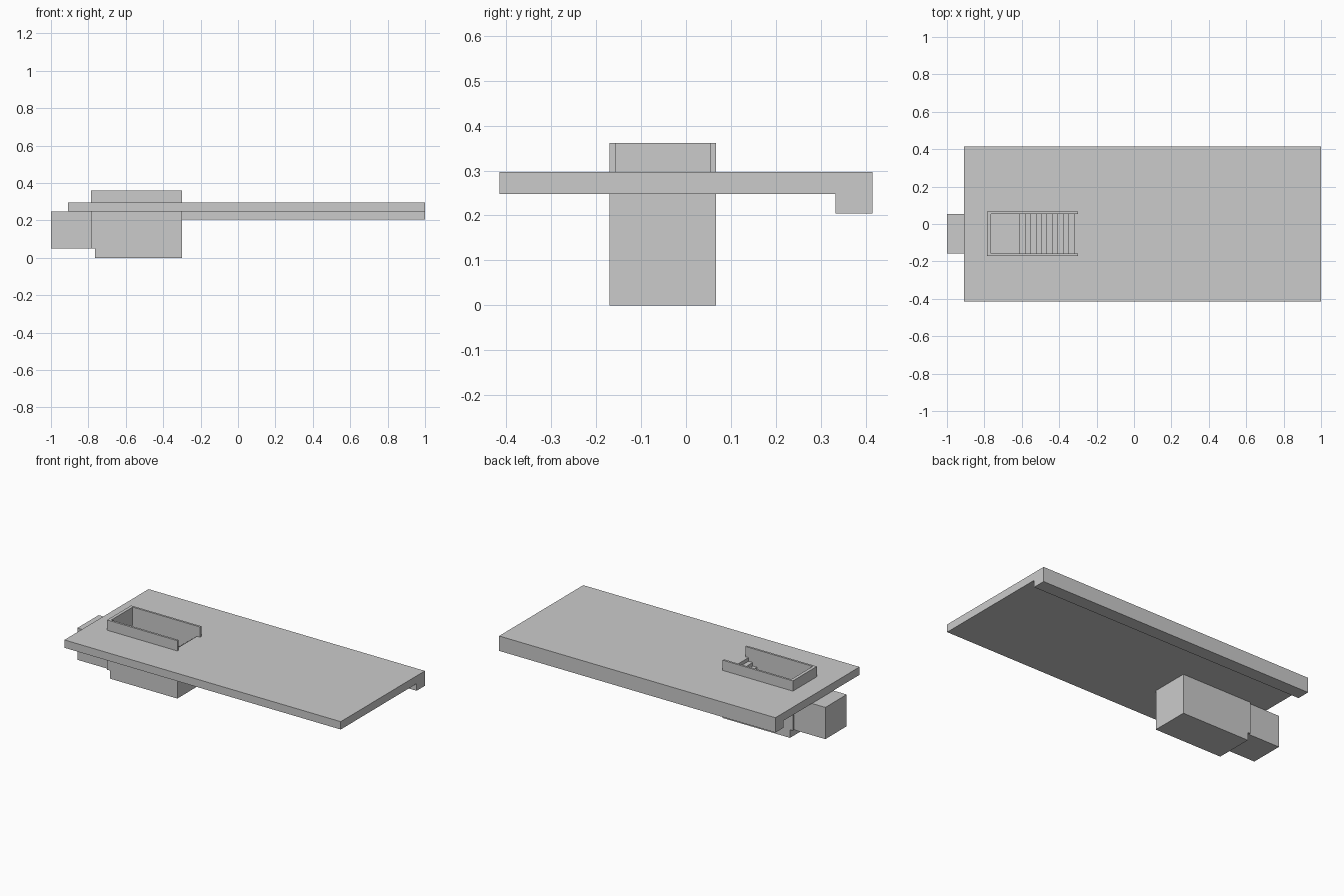
import bpy, bmesh
from mathutils import Vector

if "Cube" in bpy.data.objects:
    bpy.data.objects.remove(bpy.data.objects["Cube"])


def prism(name, profile, axis, lo, hi):
    """Extrude a 2D profile along x (profile is y,z) or y (profile is x,z)."""
    def place(p, t):
        return (t, p[0], p[1]) if axis == 'x' else (p[0], t, p[1])
    bm = bmesh.new()
    face = bm.faces.new([bm.verts.new(place(p, lo)) for p in profile])
    ext = bmesh.ops.extrude_face_region(bm, geom=[face])
    moved = [g for g in ext['geom'] if isinstance(g, bmesh.types.BMVert)]
    step = Vector((hi - lo, 0, 0)) if axis == 'x' else Vector((0, hi - lo, 0))
    bmesh.ops.translate(bm, verts=moved, vec=step)
    bmesh.ops.recalc_face_normals(bm, faces=bm.faces[:])
    mesh = bpy.data.meshes.new(name)
    bm.to_mesh(mesh)
    bm.free()
    ob = bpy.data.objects.new(name, mesh)
    bpy.context.collection.objects.link(ob)
    return ob


def box(name, x0, x1, y0, y1, z0, z1):
    return prism(name, [(x0, z0), (x1, z0), (x1, z1), (x0, z1)], 'y', y0, y1)


TOP, UNDER, FLOOR, RAIL = 0.297, 0.248, 0.05, 0.361
X0, X1, XIN = -0.785, -0.30, -0.765      # stairwell ends and inner back face
Y0, Y1, WALL = -0.17, 0.067, 0.013       # stairwell sides and wall thickness
YI0, YI1 = Y0 + WALL, Y1 - WALL

# Pavement slab with a deeper kerb along the rear edge
slab = prism("pavement_slab", [(-0.415, UNDER), (0.333, UNDER), (0.333, 0.204),
                               (0.415, 0.204), (0.415, TOP), (-0.415, TOP)],
             'x', -0.908, 1.0)

# Stairwell opening cut through the slab
cutter = box("stairwell_cutter", XIN - 0.008, X1, Y0 + 0.006, Y1 - 0.006, 0.1, 0.5)
cutter.hide_render = True
cutter.hide_set(True)
cut = slab.modifiers.new("opening", 'BOOLEAN')
cut.operation = 'DIFFERENCE'
cut.solver = 'EXACT'
cut.object = cutter

# Side walls rising into parapets, stepped at the lower rear corner
side = [(XIN, 0), (X1, 0), (X1, RAIL), (X0, RAIL), (X0, FLOOR), (XIN, FLOOR)]
prism("front_stair_wall", side, 'y', Y0, YI0)
prism("rear_stair_wall", side, 'y', YI1, Y1)

# End parapet above the passage doorway
box("end_parapet", X0, XIN, YI0, YI1, UNDER, RAIL)

# Solid flight of steps with lower landing
STEPS = 11
foot, head = -0.612, -0.322
run = (head - foot) / (STEPS - 1)
rise = (TOP - FLOOR) / STEPS
flight = [(XIN, 0), (X1, 0), (X1, TOP)]
for i in range(STEPS - 1, -1, -1):
    x = foot + i * run
    flight += [(x, FLOOR + (i + 1) * rise), (x, FLOOR + i * rise)]
flight.append((XIN, FLOOR))
prism("stair_flight", flight, 'y', YI0, YI1)

# Thin passage shell, open toward the landing
passage = box("passage", -1.0, XIN, YI0, YI1, FLOOR, UNDER)
bm = bmesh.new()
bm.from_mesh(passage.data)
mouth = [f for f in bm.faces if f.calc_center_median().x > XIN - 0.001]
bmesh.ops.delete(bm, geom=mouth, context='FACES_ONLY')
bm.to_mesh(passage.data)
bm.free()
